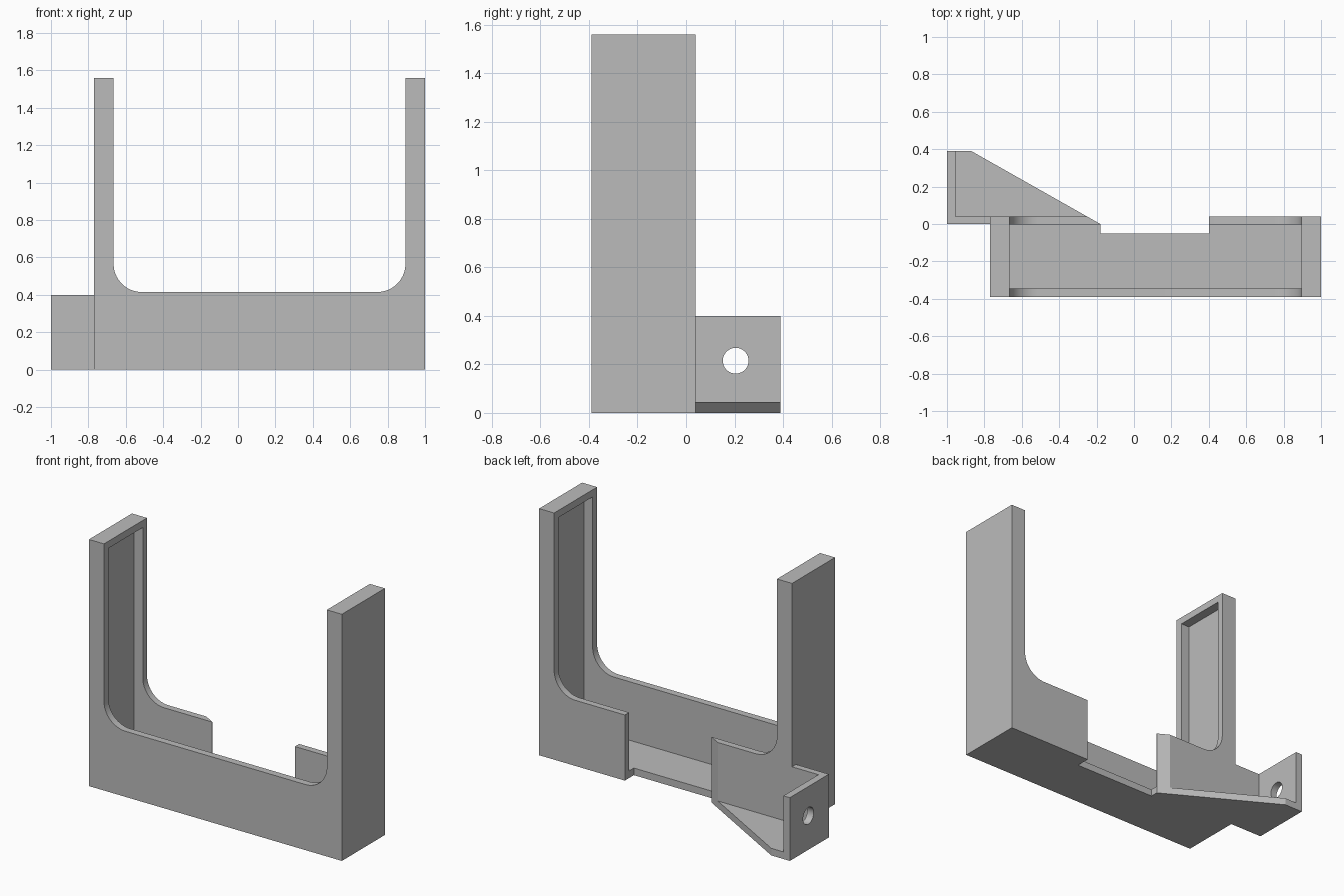
import bpy
import bmesh
import math
from mathutils import Vector

cube = bpy.data.objects.get("Cube")
if cube:
    bpy.data.objects.remove(cube)

grey = bpy.data.materials.new("plain grey")
grey.use_nodes = True
grey.diffuse_color = (0.5, 0.5, 0.5, 1)
grey.node_tree.nodes["Principled BSDF"].inputs["Base Color"].default_value = grey.diffuse_color

WALL = 0.045
LEFT, RIGHT, TOP = -0.77, 1.0, 1.56
FRONT, BACK, REAR = -0.39, 0.04, 0.39
POST, SILL, RADIUS = 0.105, 0.415, 0.15


def prism(name, points, axis, low, high):
    """Extrude a flat outline along x, y or z from low to high."""
    place = {"x": lambda a, b: (low, a, b),
             "y": lambda a, b: (a, low, b),
             "z": lambda a, b: (a, b, low)}[axis]
    bm = bmesh.new()
    face = bm.faces.new([bm.verts.new(place(a, b)) for a, b in points])
    out = bmesh.ops.extrude_face_region(bm, geom=[face])
    step = Vector([high - low if axis == k else 0 for k in "xyz"])
    moved = [v for v in out["geom"] if isinstance(v, bmesh.types.BMVert)]
    bmesh.ops.translate(bm, verts=moved, vec=step)
    bmesh.ops.recalc_face_normals(bm, faces=bm.faces)
    mesh = bpy.data.meshes.new(name)
    bm.to_mesh(mesh)
    bm.free()
    mesh.materials.append(grey)
    obj = bpy.data.objects.new(name, mesh)
    bpy.context.collection.objects.link(obj)
    return obj


def rect(a0, b0, a1, b1):
    return [(a0, b0), (a1, b0), (a1, b1), (a0, b1)]


def arc(cx, cy, radius, start, end, steps):
    angles = [math.radians(start + (end - start) * i / steps) for i in range(steps + 1)]
    return [(cx + radius * math.cos(t), cy + radius * math.sin(t)) for t in angles]


def cut(obj, cutter):
    mod = obj.modifiers.new("cut", "BOOLEAN")
    mod.operation = "DIFFERENCE"
    mod.solver = "EXACT"
    mod.object = cutter
    bpy.context.view_layer.objects.active = obj
    bpy.ops.object.modifier_apply(modifier=mod.name)
    bpy.data.objects.remove(cutter)


# U-shaped frame with rounded inner corners
inner_l, inner_r = LEFT + POST, RIGHT - POST
outline = [(LEFT, 0), (RIGHT, 0), (RIGHT, TOP), (inner_r, TOP)]
outline += arc(inner_r - RADIUS, SILL + RADIUS, RADIUS, 0, -90, 16)
outline += arc(inner_l + RADIUS, SILL + RADIUS, RADIUS, -90, -180, 16)
outline += [(inner_l, TOP), (LEFT, TOP)]
frame = prism("cradle_frame", outline, "y", FRONT, BACK)

# Hollow inside, reaching into both posts
cut(frame, prism("cavity", rect(LEFT + WALL, WALL, RIGHT - WALL, TOP - WALL),
                 "y", FRONT + WALL, BACK - WALL + 0.003))

# Rear opening through wall and floor, one end slanted like the bracket
tip, shoulder = -0.18, -0.87


def slant(y):
    return tip + (shoulder - tip) * y / REAR


cut(frame, prism("opening", [(tip, -0.05), (0.4, -0.05), (0.4, 0.1), (slant(0.1), 0.1), (tip, 0)],
                 "z", -0.1, 0.6))

# Side bracket: tab, upright plate and sloping base
bracket = prism("side_bracket", [(-1, 0), (LEFT, 0), (LEFT, BACK), (slant(BACK), BACK),
                                 (shoulder, REAR), (-1, REAR)], "z", 0, 0.4)
cut(bracket, prism("bracket_space", rect(-1 + WALL, BACK, 0, 0.5), "z", WALL, 0.6))
cut(bracket, prism("screw_hole", arc(0.205, 0.215, 0.053, 0, 352.5, 47), "x", -1.1, -0.9))

bpy.ops.object.select_all(action="DESELECT")
for obj in (frame, bracket):
    obj.select_set(True)
bpy.context.view_layer.objects.active = frame
bpy.ops.object.shade_smooth_by_angle(angle=math.radians(25))
